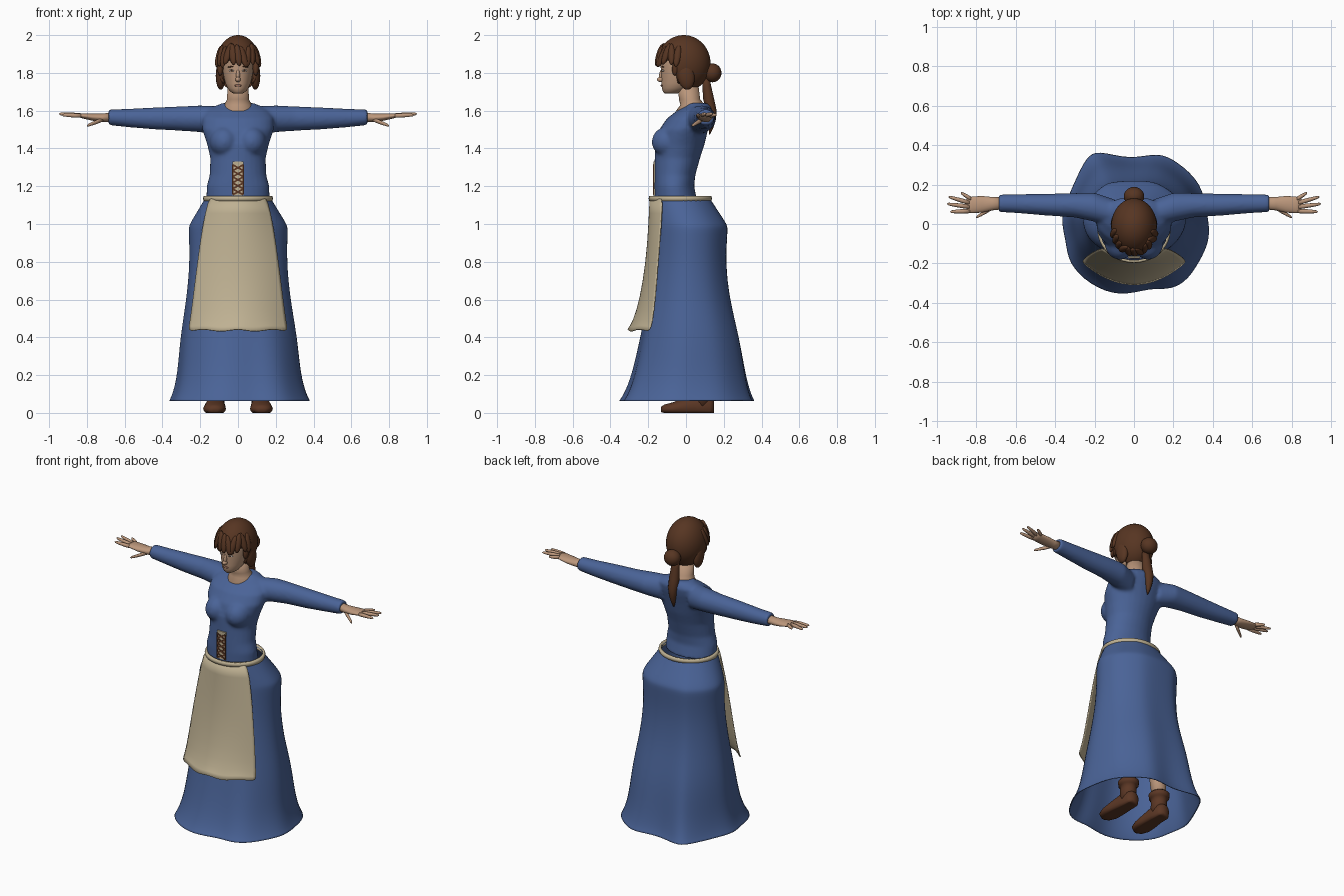
import bpy, bmesh, math, random
from mathutils import Vector, Matrix, Euler

if "Cube" in bpy.data.objects:
    bpy.data.objects.remove(bpy.data.objects["Cube"])

random.seed(4)


def material(name, r, g, b):
    m = bpy.data.materials.new(name)
    m.diffuse_color = (r, g, b, 1)
    m.use_nodes = True
    m.node_tree.nodes["Principled BSDF"].inputs["Base Color"].default_value = m.diffuse_color
    return m


BLUE = material("blue cloth", 0.068, 0.125, 0.31)
TAN = material("linen", 0.52, 0.44, 0.29)
SKIN = material("skin", 0.50, 0.31, 0.20)
BROWN = material("brown hair", 0.095, 0.036, 0.016)
LEATHER = material("brown leather", 0.105, 0.038, 0.018)
WHITE = material("eye white", 0.55, 0.50, 0.44)
LIP = material("lip", 0.33, 0.16, 0.11)


def finish(name, bm, mat, smooth=True, mods=()):
    """Turn a bmesh into an object with a material and modifiers."""
    me = bpy.data.meshes.new(name)
    bm.to_mesh(me)
    bm.free()
    me.materials.append(mat)
    ob = bpy.data.objects.new(name, me)
    bpy.context.collection.objects.link(ob)
    for p in me.polygons:
        p.use_smooth = smooth
    for kind, settings in mods:
        mod = ob.modifiers.new(kind.title(), kind)
        for k, v in settings.items():
            setattr(mod, k, v)
    return ob


def loft(bm, rings, caps=True):
    """Skin a list of closed rings that have equal point counts."""
    vs = [[bm.verts.new(p) for p in ring] for ring in rings]
    n = len(vs[0])
    faces = []
    for a, b in zip(vs, vs[1:]):
        for i in range(n):
            j = (i + 1) % n
            faces.append(bm.faces.new((a[i], a[j], b[j], b[i])))
    if caps:
        faces += [bm.faces.new(vs[0][::-1]), bm.faces.new(vs[-1])]
    bmesh.ops.recalc_face_normals(bm, faces=faces)


def tube(bm, stations, axis, n=20):
    """Stations are (x, y, z, radius_a, radius_b), with rings square to an axis."""
    rings = []
    for x, y, z, ra, rb in stations:
        ring = []
        for i in range(n):
            c, s = ra * math.cos(i * math.tau / n), rb * math.sin(i * math.tau / n)
            off = {'X': (0, c, s), 'Y': (c, 0, s), 'Z': (c, s, 0)}[axis]
            ring.append(Vector((x, y, z)) + Vector(off))
        rings.append(ring)
    loft(bm, rings)


def body(bm, rows, n=28):
    """Rows are (z, half width, front y, back y)."""
    tube(bm, [(0, (f + b) / 2, z, w, (b - f) / 2) for z, w, f, b in rows], 'Z', n)


def ball(bm, loc, scale, rot=(0, 0, 0), u=20, v=12):
    m = Matrix.LocRotScale(Vector(loc), Euler(rot), Vector(scale))
    bmesh.ops.create_uvsphere(bm, u_segments=u, v_segments=v, radius=1, matrix=m)


def box(bm, loc, size, rot=(0, 0, 0)):
    m = Matrix.LocRotScale(Vector(loc), Euler(rot), Vector(size))
    bmesh.ops.create_cube(bm, size=1, matrix=m)


# Bodice with sleeves, blended into one surface
bm = bmesh.new()
body(bm, [(1.12, .168, -.167, .06), (1.2, .166, -.168, .043), (1.26, .150, -.168, .05),
          (1.35, .147, -.166, .075), (1.42, .163, -.165, .098), (1.5, .19, -.142, .117),
          (1.56, .19, -.10, .133), (1.602, .165, -.045, .14), (1.626, .115, -.005, .13),
          (1.64, .085, .0, .115)])
for s in (-1, 1):
    ball(bm, (s * .072, -.092, 1.435), (.078, .09, .082))
    tube(bm, [(s * x, y, z, a, b) for x, y, z, a, b in (
        (.10, .055, 1.545, .07, .078), (.2, .085, 1.557, .074, .071),
        (.3, .095, 1.558, .062, .065), (.45, .098, 1.559, .055, .058),
        (.58, .103, 1.561, .049, .049), (.685, .105, 1.565, .045, .042))], 'X')
finish("bodice", bm, BLUE, mods=[
    ('REMESH', {'mode': 'VOXEL', 'voxel_size': .009, 'use_smooth_shade': True}),
    ('SMOOTH', {'factor': .5, 'iterations': 8})])

# Skirt: an oval at the waist that spreads to a wavy hem
HEM = [(-.02, .31), (.12, .35), (.21, .305), (.335, .2), (.36, .05), (.38, -.07), (.32, -.19),
       (.25, -.29), (.16, -.32), (.08, -.31), (-.07, -.355), (-.22, -.295), (-.325, -.19),
       (-.335, -.08), (-.365, .03), (-.325, .13), (-.29, .21), (-.235, .325), (-.18, .36)]
ROWS = [(1.14, .172, -.185, .125, 0), (1.06, .22, -.178, .177, .1), (.995, .26, -.17, .222, .2),
        (.97, .263, -.17, .224, .25), (.8, .256, -.175, .212, .3), (.6, .275, -.205, .235, .4),
        (.4, .31, -.245, .288, .6), (.2, .325, -.29, .315, .8), (.1, .352, -.33, .338, 1),
        (.065, .37, -.355, .355, 1)]
rings = []
for z, w, f, b, wave in ROWS:
    ring = []
    for hx, hy in HEM:
        u = Vector((hx / .365, hy / .345))
        u = u.normalized().lerp(u, wave) * 1.015
        ring.append((w * u.x, (f + b) / 2 + (b - f) / 2 * u.y, z))
    rings.append(ring)
bm = bmesh.new()
loft(bm, rings, caps=False)
finish("skirt", bm, BLUE, mods=[('SUBSURF', {'levels': 2, 'render_levels': 2}),
                                ('SOLIDIFY', {'thickness': .005})])

# Waistband
bm = bmesh.new()
body(bm, [(z, .18 * k, -.03 - .163 * k, -.03 + .163 * k) for z, k in (
    (1.12, .94), (1.122, 1.01), (1.135, 1.03), (1.147, 1.01), (1.149, .94), (1.12, .94))], 36)
bmesh.ops.delete(bm, geom=[f for f in bm.faces if len(f.verts) > 4], context='FACES_ONLY')
finish("waistband", bm, TAN)

# Apron: rows are (z, half width, middle y, edge y)
bm = bmesh.new()
grid = []
for z, w, ym, ye in ((1.135, .158, -.193, -.125), (.98, .19, -.2, -.135), (.8, .215, -.213, -.15),
                     (.6, .24, -.245, -.165), (.48, .255, -.283, -.18), (.438, .267, -.31, -.193)):
    row = []
    for i in range(17):
        t = i / 8 - 1
        drop = .006 * math.cos(t * 9) if z < .45 else 0
        row.append(bm.verts.new((w * t, ym + (ye - ym) * t * t, z + drop)))
    grid.append(row)
for a, b in zip(grid, grid[1:]):
    for i in range(16):
        bm.faces.new((a[i], b[i], b[i + 1], a[i + 1]))
finish("apron", bm, TAN, mods=[('SUBSURF', {'levels': 1, 'render_levels': 1}),
                               ('SOLIDIFY', {'thickness': .006})])

# Laced panel on the bodice
bm = bmesh.new()
box(bm, (0, -.168, 1.24), (.06, .009, .18))
finish("lacing_panel", bm, TAN, smooth=False)
bm = bmesh.new()
for s in (-1, 1):
    box(bm, (s * .028, -.173, 1.235), (.007, .006, .16))
    for i in range(5):
        box(bm, (0, -.173, 1.17 + i * .032), (.062, .006, .009), (0, s * .5, 0))
finish("laces", bm, LEATHER, smooth=False)

# Neck and head
bm = bmesh.new()
body(bm, [(1.54, .08, -.03, .11), (1.6, .086, -.052, .115), (1.63, .074, -.03, .10),
          (1.66, .058, -.037, .075), (1.74, .055, -.045, .065)])
finish("neck", bm, SKIN)
bm = bmesh.new()
body(bm, [(1.69, .022, -.112, -.05), (1.70, .04, -.122, -.02), (1.72, .056, -.128, .02),
          (1.745, .067, -.13, .05), (1.78, .076, -.13, .08), (1.83, .084, -.134, .1),
          (1.88, .082, -.132, .1), (1.93, .07, -.11, .09), (1.96, .04, -.07, .05)])
ball(bm, (0, -.133, 1.765), (.014, .021, .014))
ball(bm, (0, -.13, 1.79), (.010, .012, .032), (-.15, 0, 0))
finish("head", bm, SKIN)

# Face details
whites, darks, lips = bmesh.new(), bmesh.new(), bmesh.new()
for s in (-1, 1):
    ball(whites, (s * .034, -.1225, 1.812), (.014, .005, .006), (0, 0, s * .3))
    ball(darks, (s * .034, -.1265, 1.812), (.005, .003, .005))
    ball(darks, (s * .037, -.1235, 1.833), (.02, .004, .003), (0, s * .15, s * .3))
ball(lips, (0, -.128, 1.733), (.02, .006, .006))
finish("eyes", whites, WHITE)
finish("pupils_and_brows", darks, BROWN)
finish("lips", lips, LIP)

# Hair cap, open around the face
bm = bmesh.new()
ball(bm, (0, -.012, 1.85), (.116, .142, .15), u=40, v=28)
gone = []
for f in bm.faces:
    c = f.calc_center_median()
    if c.z < 1.715 or (c.y < -.05 and c.z < 1.865) or (c.y < 0 and c.z < 1.75):
        gone.append(f)
bmesh.ops.delete(bm, geom=gone, context='FACES')
finish("hair_cap", bm, BROWN, mods=[('SOLIDIFY', {'thickness': .012})])

# Fringe locks, side locks, bun and tail
bm = bmesh.new()
for i in range(11):
    t = math.radians(-75 + 15 * i)
    ball(bm, (.106 * math.sin(t), -.012 - .131 * math.cos(t), 1.893 + random.uniform(-.01, .01)),
         (.02, .015, .06), (-.28, random.uniform(-.3, .3), t), 12, 8)
for s in (-1, 1):
    ball(bm, (s * .092, .0, 1.785), (.026, .045, .075), (.15, 0, 0))
    ball(bm, (s * .094, -.05, 1.835), (.017, .022, .05), (-.2, 0, 0))
finish("hair_locks", bm, BROWN)
bm = bmesh.new()
ball(bm, (0, .14, 1.80), (.052, .048, .05))
finish("hair_bun", bm, BROWN)
bm = bmesh.new()
tube(bm, [(0, .105, 1.78, .02, .018), (0, .11, 1.73, .026, .024), (0, .12, 1.66, .032, .03),
          (0, .135, 1.6, .03, .028), (0, .138, 1.55, .022, .02), (0, .132, 1.51, .014, .013),
          (0, .125, 1.475, .003, .003)], 'Z', 14)
finish("hair_tail", bm, BROWN)

# Hands: palm, four fingers and a thumb on each side
FINGERS = [((.825, .127, 1.575), (.878, .158, 1.578)), ((.835, .108, 1.576), (.94, .138, 1.583)),
           ((.835, .087, 1.576), (.947, .102, 1.583)), ((.83, .066, 1.573), (.932, .062, 1.577)),
           ((.715, .085, 1.553), (.80, .033, 1.52))]
for s, side in ((-1, "left"), (1, "right")):
    bm = bmesh.new()
    tube(bm, [(s * x, y, z, a, b) for x, y, z, a, b in (
        (.66, .105, 1.565, .03, .027), (.72, .103, 1.562, .034, .022),
        (.77, .1, 1.566, .042, .019), (.82, .097, 1.572, .042, .014),
        (.85, .095, 1.575, .036, .008))], 'X')
    for p, q in FINGERS:
        p, q = Vector(p), Vector(q)
        rows = []
        for t, r in ((0, .011), (.35, .0115), (.7, .0095), (.93, .007), (1, .002)):
            c = p.lerp(q, t)
            rows.append((s * c.x, c.y, c.z, r, r))
        tube(bm, rows, 'X', 10)
    finish(side + "_hand", bm, SKIN)

    # Leg and boot
    bm = bmesh.new()
    tube(bm, [(s * x, y, z, r, r) for x, y, z, r in (
        (.118, .09, .12, .04), (.115, .08, .3, .052), (.11, .05, .48, .05),
        (.10, .03, .7, .068), (.095, .02, .95, .08))], 'Z')
    finish(side + "_leg", bm, SKIN)
    bm = bmesh.new()
    tube(bm, [(s * x, y, z, a, b) for x, y, z, a, b in (
        (.125, -.132, .018, .02, .014), (.125, -.115, .02, .045, .024), (.124, -.07, .022, .06, .034),
        (.122, -.01, .028, .056, .05), (.118, .06, .035, .047, .065), (.118, .125, .03, .045, .06),
        (.118, .148, .03, .028, .04))], 'Y')
    tube(bm, [(s * .118, y, z, r, r * 1.1) for y, z, r in (
        (.085, .03, .046), (.088, .1, .046), (.09, .135, .048), (.09, .138, .058),
        (.09, .165, .06), (.09, .175, .05))], 'Z')
    for v in bm.verts:
        v.co.z = max(v.co.z, 0)
    finish(side + "_boot", bm, LEATHER)
